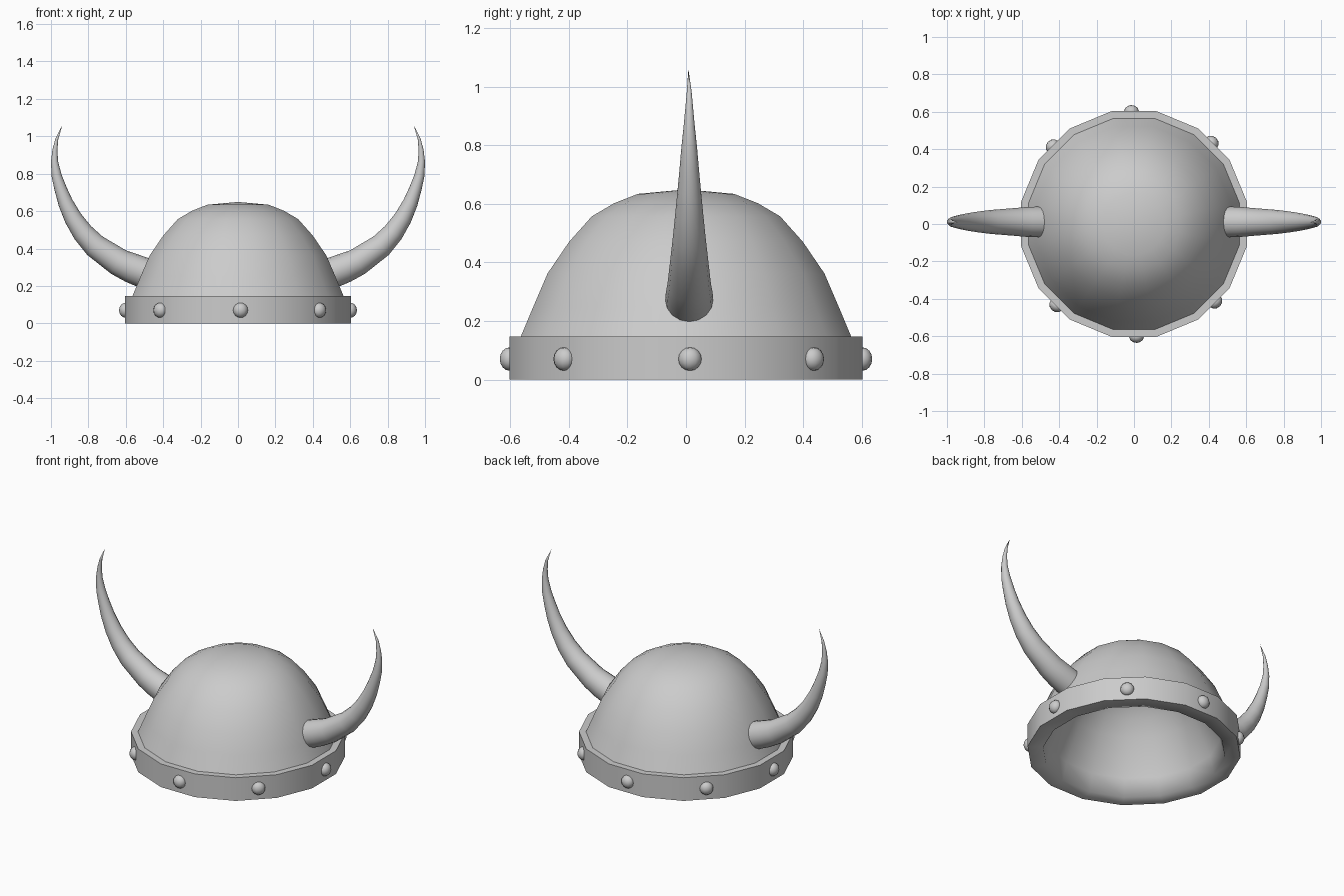
import bpy, bmesh
from math import cos, sin, pi, radians
from mathutils import Vector, Matrix

if "Cube" in bpy.data.objects:
    bpy.data.objects.remove(bpy.data.objects["Cube"])


def finish(name, bm, angle=35, inward=False):
    bmesh.ops.recalc_face_normals(bm, faces=bm.faces)
    if inward:
        bmesh.ops.reverse_faces(bm, faces=bm.faces)
    mesh = bpy.data.meshes.new(name)
    bm.to_mesh(mesh)
    bm.free()
    ob = bpy.data.objects.new(name, mesh)
    bpy.context.collection.objects.link(ob)
    bpy.ops.object.select_all(action='DESELECT')
    ob.select_set(True)
    bpy.context.view_layer.objects.active = ob
    bpy.ops.object.shade_smooth_by_angle(angle=radians(angle))
    return ob


def bridge(bm, a, b):
    n = len(a)
    for i in range(n):
        j = (i + 1) % n
        bm.faces.new((a[i], a[j], b[j], b[i]))


def fan(bm, ring, point):
    tip = bm.verts.new(point)
    for i in range(len(ring)):
        bm.faces.new((ring[i], ring[(i + 1) % len(ring)], tip))


SIDES = 16


def lathe(name, profile, top, angle, inward=False):
    # rings from (radius, z) pairs; half-step offset puts flats on the main axes
    bm = bmesh.new()
    rings = []
    for r, z in profile:
        angles = [(i + .5) * 2 * pi / SIDES for i in range(SIDES)]
        rings.append([bm.verts.new((r * cos(a), r * sin(a), z)) for a in angles])
    for a, b in zip(rings, rings[1:]):
        bridge(bm, a, b)
    fan(bm, rings[-1], (0, 0, top))
    finish(name, bm, angle, inward)


# Outer shell with rim band and ledge, inner lining with the flat lower lip
lathe("dome_and_band", [(.615, 0), (.615, .147), (.575, .147), (.531, .25), (.482, .362),
                        (.407, .47), (.328, .557), (.25, .602), (.167, .634)], .649, 35)
lathe("lining", [(.615, 0), (.525, 0), (.497, .11), (.447, .22), (.4, .325),
                 (.337, .415), (.272, .487), (.21, .522), (.145, .544)], .557, 88, True)

# Studs, flattened balls at the middle of every second side
for k in range(8):
    a = k * pi / 4 + radians(1.3)
    bm = bmesh.new()
    m = (Matrix.Rotation(a, 4, 'Z') @ Matrix.Translation((.602, 0, .07))
         @ Matrix.Diagonal((.034, .04, .04, 1)))
    bmesh.ops.create_uvsphere(bm, u_segments=12, v_segments=8, radius=1, matrix=m)
    finish(f"stud_{k + 1}", bm, 60)

# Horns: tapered tube along a curved path (x, z, radius), mirrored in x
path = [(.508, .272, .082), (.57, .296, .08), (.64, .328, .074), (.765, .415, .064),
        (.83, .485, .056), (.882, .563, .048), (.922, .645, .04), (.949, .72, .033),
        (.97, .79, .027), (.981, .865, .019), (.979, .925, .0135), (.969, .985, .008)]
TIP = (.939, 1.06)
Y = .011
for side, name in ((1, "horn_right"), (-1, "horn_left")):
    bm = bmesh.new()
    pts = [Vector((x, z)) for x, z, r in path] + [Vector(TIP)]
    rings = []
    for i, (x, z, r) in enumerate(path):
        t = (pts[i + 1] - pts[max(i - 1, 0)]).normalized()
        ring = []
        for k in range(16):
            a = k * pi / 8
            u = r * cos(a)
            ring.append(bm.verts.new((side * (x - t.y * u), Y + r * sin(a), z + t.x * u)))
        rings.append(ring)
    for a, b in zip(rings, rings[1:]):
        bridge(bm, a, b)
    bm.faces.new(rings[0])
    fan(bm, rings[-1], (side * TIP[0], Y - .003, TIP[1]))
    finish(name, bm)
